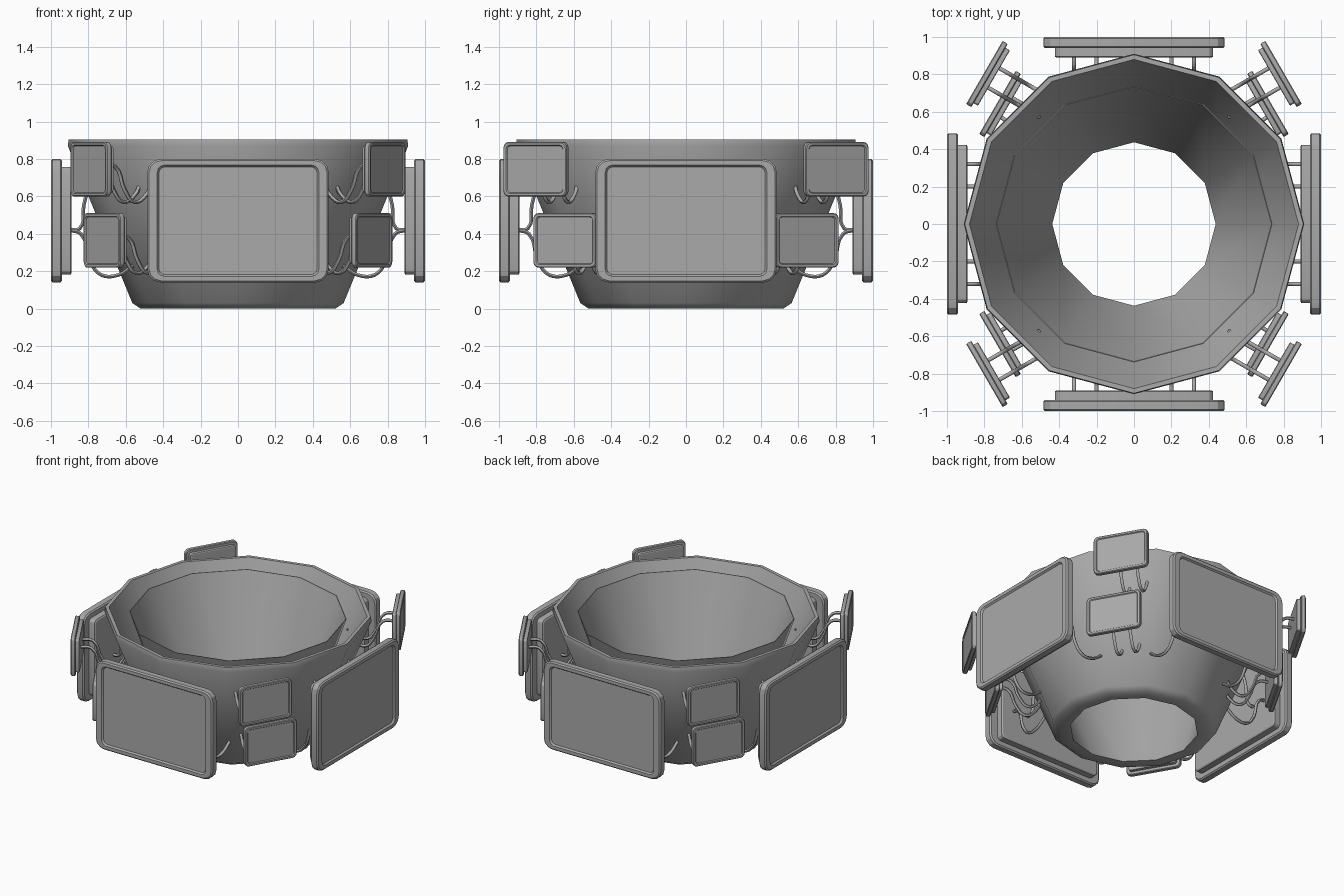
import bpy, bmesh, math
from mathutils import Matrix, Vector

cube = bpy.data.objects.get("Cube")
if cube:
    bpy.data.objects.remove(cube, do_unlink=True)

grey = bpy.data.materials.new("mid_grey")
grey.use_nodes = True
COLOUR = (0.4, 0.4, 0.4, 1)
grey.diffuse_color = COLOUR
for node in grey.node_tree.nodes:
    if node.type == 'BSDF_PRINCIPLED':
        node.inputs["Base Color"].default_value = COLOUR


def add_object(name, mesh, matrix=None, smooth=None):
    mesh.materials.clear()
    mesh.materials.append(grey)
    obj = bpy.data.objects.new(name, mesh)
    bpy.context.scene.collection.objects.link(obj)
    if matrix:
        obj.matrix_world = matrix
    if smooth:
        bpy.ops.object.select_all(action='DESELECT')
        obj.select_set(True)
        bpy.context.view_layer.objects.active = obj
        bpy.ops.object.shade_smooth_by_angle(angle=math.radians(smooth))
    return obj


def loft(name, rings, closed, matrix=None, smooth=None):
    """Bridge equal-sized rings of points; close the loop or cap both ends."""
    bm = bmesh.new()
    loops = [[bm.verts.new(p) for p in ring] for ring in rings]
    n = len(loops[0])
    pairs = list(zip(loops, loops[1:]))
    if closed:
        pairs.append((loops[-1], loops[0]))
    else:
        bm.faces.new(loops[0])
        bm.faces.new(loops[-1])
    for a, b in pairs:
        for i in range(n):
            j = (i + 1) % n
            bm.faces.new((a[i], a[j], b[j], b[i]))
    bmesh.ops.recalc_face_normals(bm, faces=bm.faces)
    mesh = bpy.data.meshes.new(name)
    bm.to_mesh(mesh)
    bm.free()
    return add_object(name, mesh, matrix, smooth)


# Twelve-sided double-walled bowl, open through the middle
profile = [(0.88, 0.905), (0.905, 0.905), (0.91, 0.87), (0.565, 0.03),
           (0.52, 0), (0.437, 0), (0.735, 0.88), (0.74, 0.88),
           (0.48, 0.1), (0.55, 0.1)]
SIDES = 12
turns = [2 * math.pi * i / SIDES for i in range(SIDES)]
loft("bowl", [[(r * math.cos(t), r * math.sin(t), z) for t in turns]
              for r, z in profile], True, smooth=40)


def rounded_rect(half_w, half_h, radius, depth):
    points = []
    for k, (sx, sz) in enumerate([(1, 1), (-1, 1), (-1, -1), (1, -1)]):
        for step in range(4):
            a = math.pi / 2 * (k + step / 3)
            points.append((sx * (half_w - radius) + radius * math.cos(a), depth,
                           sz * (half_h - radius) + radius * math.sin(a)))
    return points


def panel(name, matrix, w, h, border, thick, radius):
    """Framed screen facing local -y, with a recessed face and a rear case."""
    bx, bz = border
    edge = thick * 0.15
    steps = [(bx, bz, thick * 0.2), (bx - edge, bz - edge, 0), (edge, edge, 0),
             (0, 0, edge), (0, 0, thick - edge), (edge, edge, thick),
             (bx, bz, thick), (bx, bz, thick * 1.75),
             (bx + edge, bz + edge, thick * 1.85)]
    rings = [rounded_rect(w - x, h - z, max(radius - x * 0.6, radius * 0.4), d)
             for x, z, d in steps]
    loft(name, rings, False, matrix, smooth=25)


def strut(name, matrix, x, path):
    """Bent tube through (depth, height) points at sideways offset x."""
    curve = bpy.data.curves.new(name, 'CURVE')
    curve.dimensions = '3D'
    curve.bevel_depth = 0.011
    curve.bevel_resolution = 1
    curve.use_fill_caps = True
    curve.resolution_u = 4
    spline = curve.splines.new('BEZIER')
    spline.bezier_points.add(len(path) - 1)
    for point, (d, z) in zip(spline.bezier_points, path):
        point.co = (x, d, z)
        point.handle_left_type = point.handle_right_type = 'AUTO'
    temp = bpy.data.objects.new(name + "_path", curve)
    bpy.context.scene.collection.objects.link(temp)
    bpy.context.view_layer.update()
    graph = bpy.context.evaluated_depsgraph_get()
    mesh = bpy.data.meshes.new_from_object(temp.evaluated_get(graph))
    bpy.data.objects.remove(temp, do_unlink=True)
    add_object(name, mesh, matrix, smooth=60)


def place(x, y, z, facing):
    turn = Matrix.Rotation(math.radians(facing + 90), 4, 'Z')
    return Matrix.Translation(Vector((x, y, z))) @ turn


# Four large screens with their bent mounting tubes
LOW_PATH = [(0.1, -0.05), (0.16, -0.07), (0.21, -0.22), (0.27, -0.29),
            (0.36, -0.29), (0.44, -0.24)]
HIGH_PATH = [(0.1, -0.05), (0.155, -0.04), (0.175, 0.08), (0.2, 0.16), (0.25, 0.22)]
for label, facing in (("front", -90), ("left", 0), ("back", 90), ("right", 180)):
    a = math.radians(facing)
    spot = place(math.cos(a), math.sin(a), 0.47, facing)
    panel(label + "_large_screen", spot, 0.485, 0.33, (0.062, 0.042), 0.06, 0.07)
    for side, s in (("a", 1), ("b", -1)):
        strut(f"{label}_low_strut_{side}", spot, 0.32 * s, LOW_PATH)
        strut(f"{label}_high_strut_{side}", spot, 0.2 * s, HIGH_PATH)

# Pairs of small screens at the four corners, each on two hooked tubes
HOOK_PATH = [(0.04, 0.02), (0.13, 0.015), (0.19, -0.11), (0.25, -0.175),
             (0.31, -0.15), (0.37, -0.05)]
for label, sx, sy, facing in (("front_left", 1, -1, -30), ("back_left", 1, 1, 30),
                              ("back_right", -1, 1, 150), ("front_right", -1, -1, 210)):
    for level, x, y, z in (("upper", 0.8, 0.81, 0.745), ("lower", 0.73, 0.65, 0.365)):
        spot = place(sx * x, sy * y, z, facing)
        name = f"{label}_{level}"
        panel(name + "_screen", spot, 0.195, 0.146, (0.024, 0.022), 0.032, 0.032)
        for side, s in (("a", 1), ("b", -1)):
            strut(f"{name}_strut_{side}", spot, 0.06 * s, HOOK_PATH)
